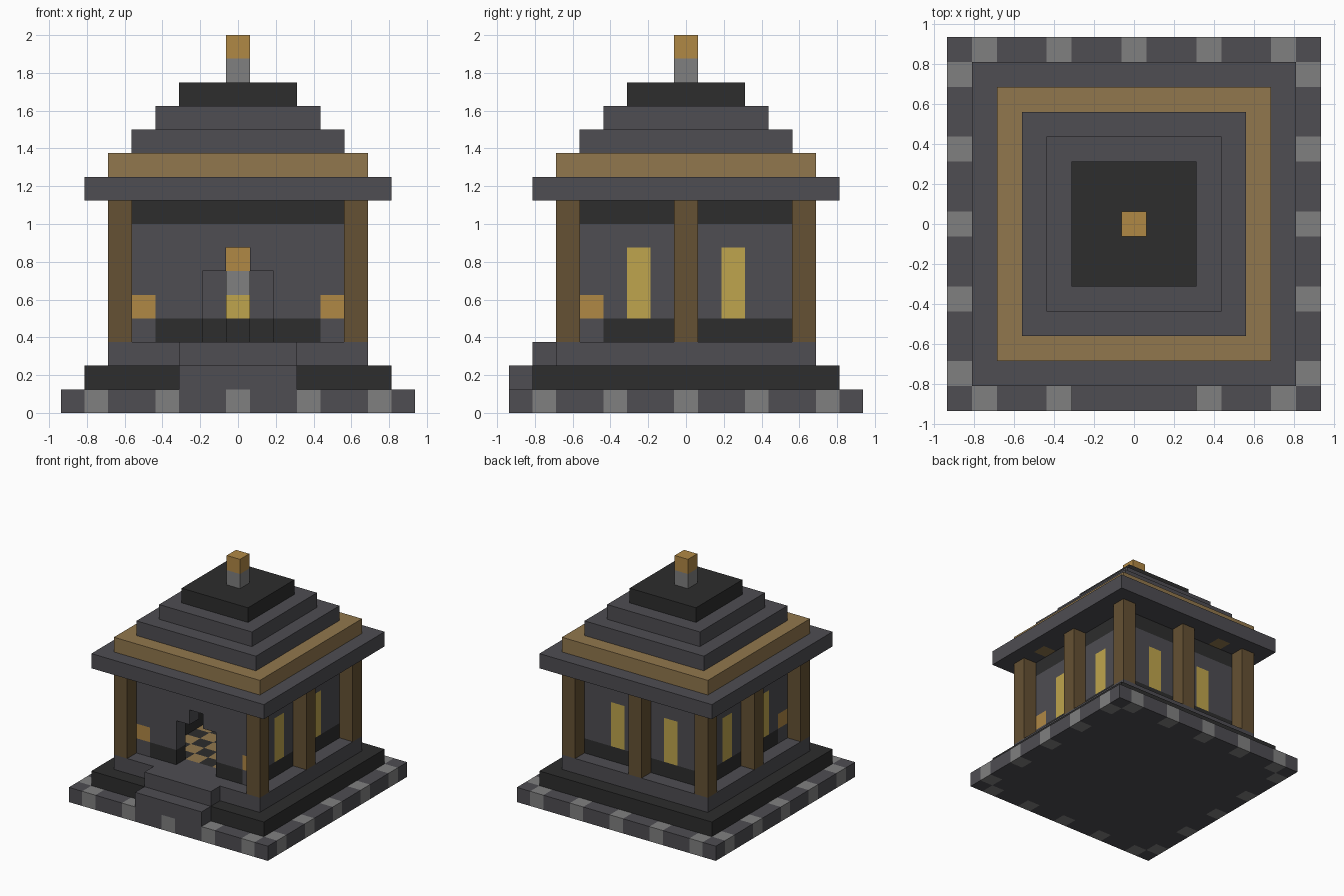
import bpy
import bmesh
from mathutils import Vector

UNIT = 0.125  # edge of one block

cube = bpy.data.objects.get("Cube")
if cube:
    bpy.data.objects.remove(cube)


def material(name, *rgb):
    def linear(v):
        v /= 255
        return v / 12.92 if v < 0.04 else ((v + 0.055) / 1.055) ** 2.4
    color = [linear(v) for v in rgb] + [1]
    mat = bpy.data.materials.new(name)
    mat.use_nodes = True
    mat.diffuse_color = color
    mat.node_tree.nodes["Principled BSDF"].inputs["Base Color"].default_value = color
    return mat


slate = material("slate grey", 78, 77, 82)
charcoal = material("charcoal", 45, 45, 45)
stone = material("light stone", 128, 128, 128)
tan = material("tan wood", 145, 119, 77)
brown = material("brown wood", 101, 81, 51)
gold = material("gold", 176, 136, 69)
glow = material("yellow glass", 191, 165, 77)

AXES = [Vector(v) for v in ((1, 0, 0), (0, 1, 0), (0, 0, 1))]


def span(a, b):
    return range(a, b + 1)


def blocks(name, xs, ys, zs, rule):
    """Fill a range of unit blocks; rule gives each a material, or None for a gap."""
    if isinstance(rule, bpy.types.Material):
        fixed = rule
        rule = lambda x, y, z: fixed
    cells = {(x, y, z): rule(x, y, z) for x in xs for y in ys for z in zs}
    cells = {c: m for c, m in cells.items() if m}
    mats = list(dict.fromkeys(cells.values()))
    bm = bmesh.new()
    corners = {}

    def corner(p):
        key = tuple(round(v * 2) for v in p)
        if key not in corners:
            corners[key] = bm.verts.new(p * UNIT)
        return corners[key]

    # only the outer faces of the filled blocks are made
    for cell, mat in cells.items():
        middle = Vector(cell) + AXES[2] / 2
        for i, axis in enumerate(AXES):
            for sign in (-1, 1):
                n = axis * sign
                if tuple(int(v) for v in Vector(cell) + n) in cells:
                    continue
                u, v = AXES[(i + 1) % 3] / 2 * sign, AXES[(i + 2) % 3] / 2
                c = middle + n / 2
                face = bm.faces.new([corner(p) for p in (c - u - v, c + u - v, c + u + v, c - u + v)])
                face.material_index = mats.index(mat)
    bmesh.ops.dissolve_limit(bm, angle_limit=0.01, verts=bm.verts[:], edges=bm.edges[:],
                             delimit={'MATERIAL'})
    mesh = bpy.data.meshes.new(name)
    bm.to_mesh(mesh)
    bm.free()
    for mat in mats:
        mesh.materials.append(mat)
    obj = bpy.data.objects.new(name, mesh)
    bpy.context.collection.objects.link(obj)
    return obj


def slab(name, half, level, rule):
    side = span(-half, half)
    return blocks(name, side, side, [level], rule)


# Stepped base with alternating rim stones and a chequered inner floor
def rim_rule(x, y, z):
    along = y if abs(x) == 7 else x
    on_rim = max(abs(x), abs(y)) == 7
    return stone if on_rim and along % 3 == 0 else slate


def floor_rule(x, y, z):
    if max(abs(x), abs(y)) > 3:
        return slate
    return tan if (x + y) % 2 == 0 else charcoal


slab("paved_base", 7, 0, rim_rule)
slab("dark_plinth", 6, 1, charcoal)
slab("floor_platform", 5, 2, floor_rule)

# Front stairs
blocks("lower_step", span(-2, 2), [-7], [1], slate)
blocks("upper_step", span(-2, 2), [-6], [2], slate)


# Hollow walls with doorway, windows and front corner lamps
def wall_rule(x, y, z):
    if max(abs(x), abs(y)) < 4:
        return None
    if y == -4:
        if (abs(x) <= 1 and z <= 5) or (x == 0 and z == 6):
            return None
        if abs(x) == 4 and z <= 4:
            return gold if z == 4 else slate
    window = (abs(x) == 4 and abs(y) == 2) or (y == 4 and abs(x) == 2)
    if window and 4 <= z <= 6:
        return glow
    return charcoal if z in (3, 8) else slate


blocks("walls", span(-4, 4), span(-4, 4), span(3, 8), wall_rule)

# Altar inside the hall
altar_layers = {3: charcoal, 4: glow, 5: stone, 6: gold}
blocks("altar", [0], [0], altar_layers, lambda x, y, z: altar_layers[z])

# Corner posts and middle posts
posts = {"front_left": (5, -5), "front_right": (-5, -5), "back_left": (5, 5),
         "back_right": (-5, 5), "left": (5, 0), "right": (-5, 0), "back": (0, 5)}
for place, (x, y) in posts.items():
    blocks(place + "_post", [x], [y], span(3, 8), brown)

# Eave with two wooden soffit panels, then the stepped roof
slab("eave", 6, 9, lambda x, y, z: tan if (x, y) in ((5, -3), (-3, 5)) else slate)
for i, mat in enumerate((tan, slate, slate, charcoal)):
    slab("roof_tier_%d" % (i + 1), 5 - i, 10 + i, mat)

# Finial
blocks("finial", [0], [0], [14, 15], lambda x, y, z: gold if z == 15 else stone)
